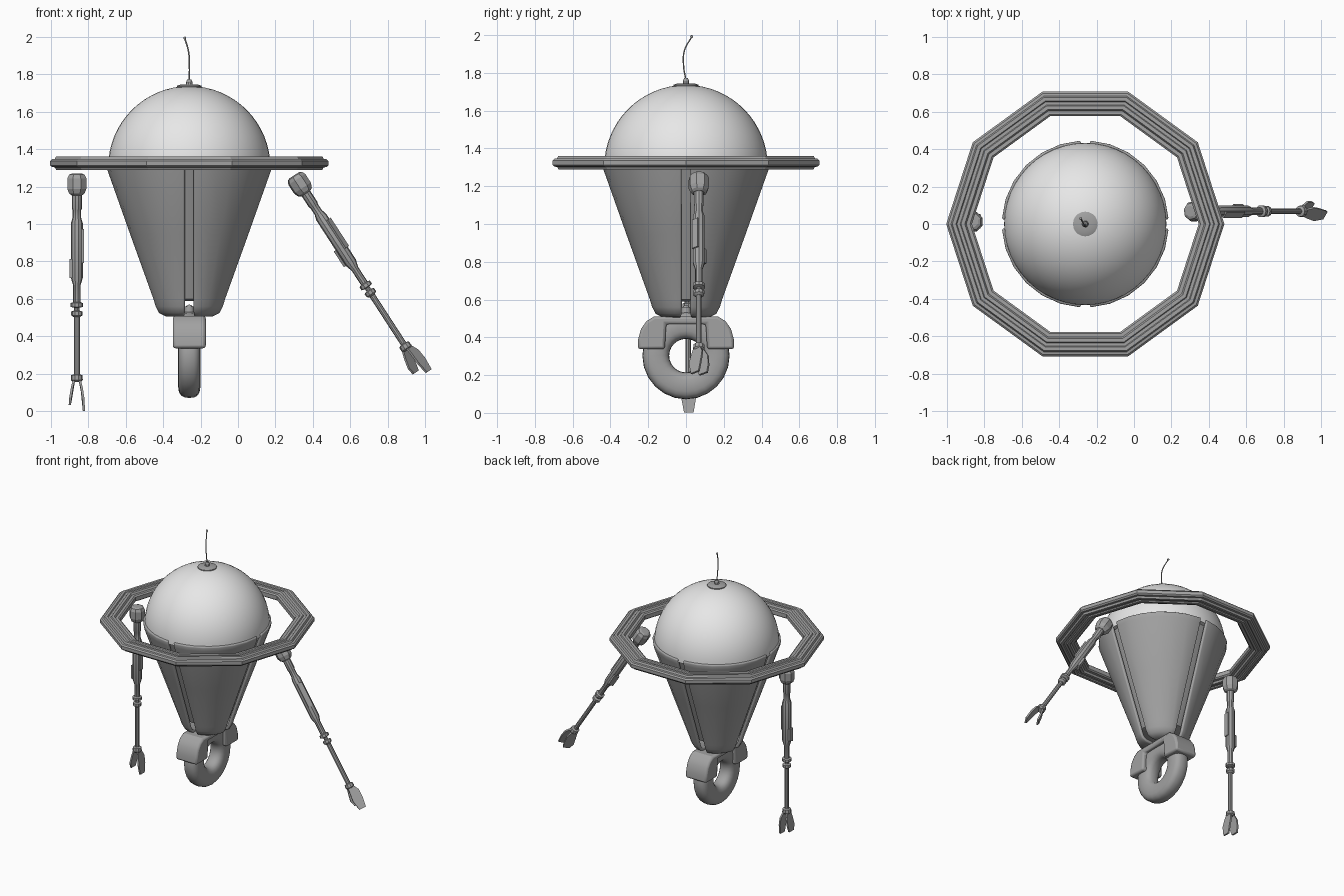
import bpy, bmesh, math
from mathutils import Matrix, Vector

if "Cube" in bpy.data.objects:
    bpy.data.objects.remove(bpy.data.objects["Cube"])

CX = -0.26  # body axis


def material(name, v):
    m = bpy.data.materials.new(name)
    m.diffuse_color = (v, v, v, 1)
    m.use_nodes = True
    m.node_tree.nodes["Principled BSDF"].inputs["Base Color"].default_value = m.diffuse_color
    return m


LIGHT = material("light grey", 0.8)
GREY = material("mid grey", 0.36)


def finish(name, bm, mat, matrix=None, smooth=None, bevel=0.0, solid=0.0):
    bmesh.ops.recalc_face_normals(bm, faces=bm.faces)
    me = bpy.data.meshes.new(name)
    bm.to_mesh(me)
    bm.free()
    me.materials.append(mat)
    ob = bpy.data.objects.new(name, me)
    bpy.context.collection.objects.link(ob)
    if matrix:
        ob.matrix_world = matrix
    if solid:
        s = ob.modifiers.new("thickness", 'SOLIDIFY')
        s.thickness, s.offset = solid, -1
    if bevel:
        b = ob.modifiers.new("bevel", 'BEVEL')
        b.width, b.segments = bevel, 2
        b.limit_method, b.angle_limit = 'ANGLE', math.radians(40)
    if smooth:
        bpy.ops.object.select_all(action='DESELECT')
        ob.select_set(True)
        bpy.context.view_layer.objects.active = ob
        bpy.ops.object.shade_smooth_by_angle(angle=math.radians(smooth))
    return ob


def lathe(name, profile, segs, mat, matrix=None, smooth=30, closed=False, phase=0.0):
    """Spin (radius, z) points around z."""
    bm = bmesh.new()
    rings = []
    for r, z in profile:
        rings.append([bm.verts.new((r * math.cos(a), r * math.sin(a), z))
                      for a in (phase + math.tau * i / segs for i in range(segs))])
    n = len(rings)
    for j in range(n if closed else n - 1):
        lo, hi = rings[j], rings[(j + 1) % n]
        for i in range(segs):
            k = (i + 1) % segs
            bm.faces.new((lo[i], lo[k], hi[k], hi[i]))
    if not closed:
        bm.faces.new(rings[0])
        bm.faces.new(rings[-1])
    return finish(name, bm, mat, matrix, smooth)


def slab(name, outline, x0, x1, mat, matrix=None, bevel=0.0):
    """Extrude a (y, z) outline from x0 to x1."""
    bm = bmesh.new()
    f = bm.faces.new([bm.verts.new((x0, y, z)) for y, z in outline])
    ext = bmesh.ops.extrude_face_region(bm, geom=[f])
    bmesh.ops.translate(bm, vec=(x1 - x0, 0, 0),
                        verts=[v for v in ext["geom"] if isinstance(v, bmesh.types.BMVert)])
    return finish(name, bm, mat, matrix, 30 if bevel else None, bevel)


axis = Matrix.Translation((CX, 0, 0))

# Dome
dome = [(0.433 * math.cos(t), 1.303 + 0.433 * math.sin(t))
        for t in (math.radians(89.5 * i / 16) for i in range(17))]
lathe("dome", dome, 48, LIGHT, axis)

# Four curved body panels separated by straight slots
PANEL = [(0.447, 1.325), (0.44, 1.29), (0.318, 0.945), (0.195, 0.6), (0.183, 0.56),
         (0.165, 0.525), (0.13, 0.507), (0.07, 0.505)]
for q in range(4):
    bm = bmesh.new()
    grid = []
    for r, z in PANEL:
        a0 = math.asin(0.026 / r)
        step = (math.pi / 2 - 2 * a0) / 6
        grid.append([bm.verts.new((r * math.cos(a0 + step * i), r * math.sin(a0 + step * i), z))
                     for i in range(7)])
    for lo, hi in zip(grid, grid[1:]):
        for i in range(6):
            bm.faces.new((lo[i], hi[i], hi[i + 1], lo[i + 1]))
    for f in bm.faces:
        f.normal_update()
    finish(f"body_panel_{q + 1}", bm, GREY, axis @ Matrix.Rotation(q * math.pi / 2, 4, 'Z'),
           40, 0.008, 0.024)

# Inner core seen through the slots
lathe("body_core", [(0.13, 0.59), (0.16, 0.6), (0.405, 1.30)], 32, GREY, axis)

# Ten-sided ring with stepped section
upper = [(0.605, 1.325), (0.605, 1.34), (0.615, 1.348), (0.635, 1.348), (0.643, 1.361),
         (0.663, 1.361), (0.668, 1.354), (0.685, 1.354), (0.69, 1.361), (0.71, 1.361),
         (0.717, 1.348), (0.732, 1.346), (0.742, 1.337), (0.742, 1.325)]
lower = [(r, 2.65 - z) for r, z in reversed(upper[1:-1])]
lathe("ring", upper + lower, 10, GREY, axis, None, True)

# Antenna: cap, knob, whip and tip
lathe("antenna_cap", [(0.066, 1.72), (0.066, 1.737), (0.05, 1.743), (0.02, 1.745)], 20, GREY, axis)
lathe("antenna_knob", [(0.018, 1.74), (0.016, 1.76), (0.01, 1.772)], 10, GREY, axis)
cu = bpy.data.curves.new("antenna_whip", 'CURVE')
cu.dimensions = '3D'
cu.bevel_depth, cu.bevel_resolution = 0.004, 1
cu.resolution_u = 6
cu.use_fill_caps = True
pts = [(CX, 0, 1.76), (CX + 0.001, -0.013, 1.84), (CX - 0.004, -0.008, 1.92), (CX - 0.024, 0.03, 1.99)]
sp = cu.splines.new('BEZIER')
sp.bezier_points.add(len(pts) - 1)
for bp, p in zip(sp.bezier_points, pts):
    bp.co = p
    bp.handle_left_type = bp.handle_right_type = 'AUTO'
cu.materials.append(GREY)
bpy.context.collection.objects.link(bpy.data.objects.new("antenna_whip", cu))
bm = bmesh.new()
bmesh.ops.create_icosphere(bm, subdivisions=2, radius=0.008)
finish("antenna_tip", bm, GREY, Matrix.Translation((CX - 0.024, 0.03, 1.992)), 60)

# Wheel: rounded-box section spun round the x axis
tire = []
for i in range(20):
    c, s = math.cos(math.tau * i / 20), math.sin(math.tau * i / 20)
    tire.append((0.16 + 0.071 * math.copysign(abs(c) ** 0.75, c), 0.06 * math.copysign(abs(s) ** 0.75, s)))
lathe("wheel", tire, 24, GREY,
      Matrix.Translation((CX, 0, 0.303)) @ Matrix.Rotation(math.pi / 2, 4, 'Y'), 40, True)

# Fender over the wheel, with stem up to the body
half = [(0.105, 0.47), (0.112, 0.337), (0.255, 0.337), (0.253, 0.39), (0.238, 0.445),
        (0.21, 0.485), (0.17, 0.51)]
slab("fender", half + [(-y, z) for y, z in reversed(half)], -0.088, 0.088, GREY, axis, 0.014)
lathe("wheel_stem", [(0.05, 0.5), (0.028, 0.52), (0.024, 0.56)], 12, GREY, axis)
bm = bmesh.new()
bmesh.ops.create_uvsphere(bm, u_segments=12, v_segments=8, radius=0.02)
finish("stem_knob", bm, GREY, Matrix.Translation((CX, 0, 0.55)), 60)

# Arms, built hanging down from the shoulder centre
SHOULDER = [(0.03, 0.056), (0.045, 0.05), (0.055, 0.03), (0.055, -0.025), (0.045, -0.05), (0.03, -0.06)]
UPPER = [(0.027, -0.05), (0.027, -0.13), (0.023, -0.14), (0.023, -0.18), (0.032, -0.21),
         (0.032, -0.5), (0.02, -0.54), (0.02, -0.63), (0.033, -0.635), (0.033, -0.655), (0.014, -0.66),
         (0.014, -0.675), (0.03, -0.68), (0.03, -0.7), (0.017, -0.71)]
FOREARM = [(0.016, -0.7), (0.016, -1.015), (0.03, -1.02), (0.032, -1.045), (0.022, -1.055)]


def arm(side, loc, tilt, roll):
    m = (Matrix.Translation(loc) @ Matrix.Rotation(math.radians(tilt), 4, 'Y')
         @ Matrix.Rotation(math.radians(roll), 4, 'Z'))
    lathe(side + "_shoulder", SHOULDER, 8, GREY, m, None, phase=math.pi / 8)
    lathe(side + "_upper_arm", UPPER, 10, GREY, m, 30)
    lathe(side + "_forearm", FOREARM, 10, GREY, m, 30)
    # Raised cover plates on the upper arm
    slab(side + "_arm_plate", [(-0.02, -0.4), (0.02, -0.4), (0.02, -0.49), (-0.02, -0.5)],
         -0.04, 0.0, GREY, m)
    slab(side + "_arm_panel", [(-0.018, -0.24), (0.018, -0.24), (0.018, -0.42), (-0.018, -0.42)],
         0.0, 0.037, GREY, m)
    # Two flat claw prongs, one longer than the other
    for name, s, end in (("long", 1, -1.212), ("short", -1, -1.18)):
        outline = [(-0.02, -1.04), (0.02, -1.04), (0.042, -1.085), (0.04, -1.14), (0.028, end),
                   (-0.022, end), (-0.036, -1.14), (-0.028, -1.085)]
        ob = slab(f"{side}_{name}_prong", outline, -0.006, 0.006, GREY, m)
        for v in ob.data.vertices:  # bow the prong outwards
            t = (-1.04 - v.co.z) / 0.17
            v.co.x += s * (0.014 + 0.05 * t - 0.026 * t * t)


arm("left", (-0.86, 0.012, 1.213), 0, 0)
arm("right", (0.33, 0.068, 1.213), -33, -35)
